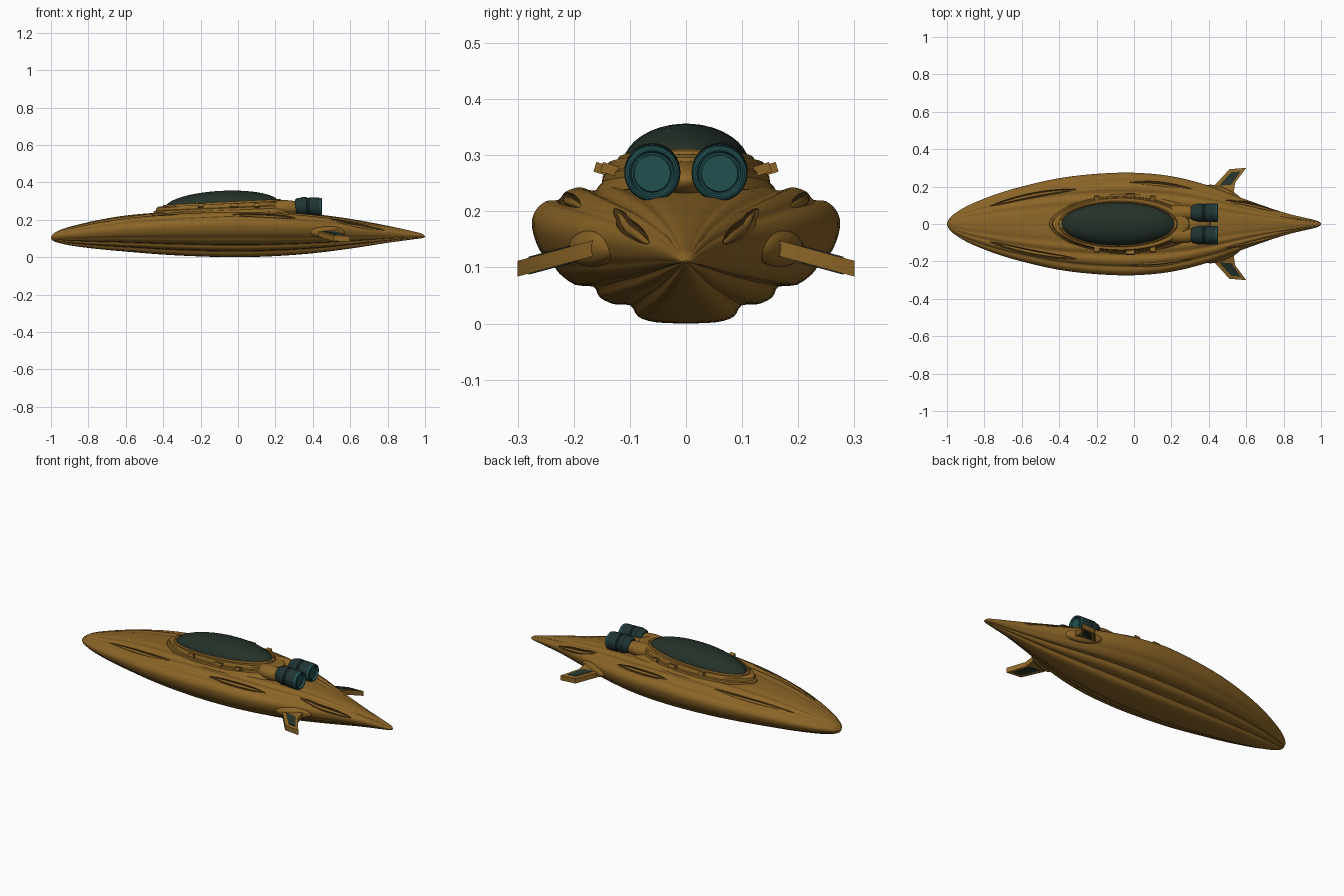
import bpy, bmesh, math
from mathutils import Vector
from mathutils.bvhtree import BVHTree

if "Cube" in bpy.data.objects:
    bpy.data.objects.remove(bpy.data.objects["Cube"])


def material(name, rgb):
    m = bpy.data.materials.new(name)
    m.use_nodes = True
    m.diffuse_color = (*rgb, 1)
    m.node_tree.nodes["Principled BSDF"].inputs["Base Color"].default_value = (*rgb, 1)
    return m


BRONZE = material("bronze", (0.26, 0.13, 0.02))
SHADOW = material("dark_bronze", (0.09, 0.045, 0.008))
GLASS = material("dark_green_glass", (0.018, 0.031, 0.022))
ENGINE = material("engine_grey_green", (0.014, 0.036, 0.034))
TEAL = material("teal", (0.016, 0.08, 0.08))


def smooth(ob, angle=35):
    bpy.ops.object.select_all(action="DESELECT")
    ob.select_set(True)
    bpy.context.view_layer.objects.active = ob
    bpy.ops.object.shade_smooth_by_angle(angle=math.radians(angle))


def finish(name, bm, mats):
    bmesh.ops.recalc_face_normals(bm, faces=bm.faces)
    me = bpy.data.meshes.new(name)
    bm.to_mesh(me)
    bm.free()
    ob = bpy.data.objects.new(name, me)
    bpy.context.collection.objects.link(ob)
    for m in mats:
        me.materials.append(m)
    smooth(ob)
    return ob


def loft(name, rings, mats, rule=None):
    """Skin closed rings of equal length and cap both ends."""
    bm = bmesh.new()
    vs = [[bm.verts.new(p) for p in r] for r in rings]
    n = len(vs[0])
    for k, (a, b) in enumerate(zip(vs, vs[1:])):
        for i in range(n):
            f = bm.faces.new((a[i], a[(i + 1) % n], b[(i + 1) % n], b[i]))
            f.material_index = rule(k) if rule else 0
    bm.faces.new(vs[0])
    bm.faces.new(vs[-1]).material_index = rule(len(vs)) if rule else 0
    return finish(name, bm, mats)


def ellipsoid(name, loc, radii, mat, rot=(0, 0, 0)):
    bpy.ops.mesh.primitive_uv_sphere_add(segments=40, ring_count=20, location=loc, rotation=rot)
    ob = bpy.context.object
    ob.name, ob.scale = name, radii
    ob.data.materials.append(mat)
    smooth(ob)
    return ob


def spline(pts, steps):
    """Catmull-Rom curve through tuples of any size."""
    out = []
    ext = [pts[0]] + pts + [pts[-1]]
    for a, b, c, d in zip(ext, ext[1:], ext[2:], ext[3:]):
        for k in range(steps):
            t = k / steps
            out.append(tuple(q + t * ((r - p) + t * (2 * p - 5 * q + 4 * r - s + t * (3 * q - p - 3 * r + s))) / 2
                             for p, q, r, s in zip(a, b, c, d)))
    return out + [pts[-1]]


# Hull: lobed cross-section swept along x (x, half width, top, bottom)
stations = spline([
    (-1, .004, .109, .101), (-.985, .033, .127, .086), (-.95, .062, .146, .074), (-.88, .102, .168, .06),
    (-.75, .155, .198, .044), (-.6, .2, .223, .03), (-.4, .245, .24, .014), (-.2, .268, .247, .004),
    (0, .274, .248, 0), (.2, .255, .244, .006), (.4, .205, .231, .021), (.6, .13, .205, .046),
    (.8, .062, .168, .077), (.95, .025, .135, .097), (.985, .015, .125, .102), (1, .003, .113, .109)], 5)
section = spline([
    (0, 0), (.2, .01), (.31, .05), (.36, .13), (.47, .14), (.56, .19), (.6, .265), (.72, .28), (.82, .36),
    (.86, .42), (.95, .53), (1, .7), (.98, .81), (.91, .88), (.83, .89), (.78, .95), (.69, .98),
    (.6, .955), (.5, 1), (.38, .98), (.25, 1), (0, 1)], 3)
outline = section + [(-y, z) for y, z in reversed(section[1:-1])]
rings = [[(x, y * w, lo + (hi - lo) * z * (1 - .2 * abs(x) * y * y)) for y, z in outline]
         for x, w, hi, lo in stations]
hull = loft("hull", rings, [BRONZE])
bm = bmesh.new()
bm.from_mesh(hull.data)
surface = BVHTree.FromBMesh(bm)
bm.free()


def slot_body(name, start, end, bow, width, height, sink, mat):
    """Slim leaf-shaped body that follows the upper hull surface."""
    hits = []
    count = 24
    for k in range(count + 1):
        t = k / count
        y = start[1] + (end[1] - start[1]) * t + bow * math.sin(math.pi * t)
        x = start[0] + (end[0] - start[0]) * t
        hits.append(surface.ray_cast(Vector((x, y, 1)), Vector((0, 0, -1))))
    normal = sum((h[1] for h in hits), Vector()).normalized()
    along = (hits[-1][0] - hits[0][0]).normalized()
    side = normal.cross(along)
    leaf = []
    for k, h in enumerate(hits):
        s = max(.06, math.sin(math.pi * k / count) ** .6)
        leaf.append([h[0] - normal * sink + side * (math.cos(a) * width * s) + normal * (math.sin(a) * height * s)
                     for a in (math.tau * i / 12 for i in range(12))])
    return loft(name, leaf, [mat])


# Recessed slots with an inner blade, three on each side
slots = {"front": ((-.77, .095), (-.31, .185), .014), "middle": ((-.03, .222), (.31, .188), .008),
         "rear": ((.49, .128), (.78, .066), .004)}
for side, s in (("left", 1), ("right", -1)):
    for place, (a, b, bow) in slots.items():
        a, b = (a[0], a[1] * s), (b[0], b[1] * s)
        cutter = slot_body("slot_cutter", a, b, bow * s, .015, .014, 0, SHADOW)
        cutter.hide_render = True
        mod = hull.modifiers.new("slot", "BOOLEAN")
        mod.operation, mod.solver, mod.object = "DIFFERENCE", "EXACT", cutter
        mod.material_mode = "TRANSFER"
        bpy.context.view_layer.objects.active = hull
        bpy.ops.object.modifier_apply(modifier=mod.name)
        bpy.data.objects.remove(cutter)
        slot_body(f"{place}_{side}_slot_blade", a, b, bow * s, .008, .009, .008, BRONZE)
smooth(hull, 40)


# Raised deck around the canopy
def deck_ring(scale, height):
    ring = []
    for i in range(72):
        a = math.tau * i / 72
        x = -.07 + .385 * scale * math.cos(a)
        y = .15 * scale * math.copysign(abs(math.sin(a)) ** 1.2, math.sin(a))
        ring.append((x, y, height + .045 * (x + .07)))
    return ring


loft("canopy_deck", [deck_ring(*r) for r in ((1.12, .225), (1.05, .242), (1, .25), (.99, .262), (.96, .266),
                                             (.95, .28), (.92, .286), (.86, .286))], [BRONZE])

# Canopy and its rim
TILT = (0, -.05, 0)
ellipsoid("canopy", (-.085, 0, .277), (.305, .115, .078), GLASS, TILT)
bpy.ops.mesh.primitive_torus_add(major_segments=72, minor_segments=10, major_radius=1, minor_radius=.035,
                                 location=(-.085, 0, .286), rotation=TILT)
rim = bpy.context.object
rim.name, rim.scale = "canopy_rim", (.308, .119, .28)
rim.data.materials.append(BRONZE)
smooth(rim)


def prism(name, pts, thick, mat, s):
    """Drooping plate from an outline in plan."""
    mid = [(x, y * s, .133 - (y - .17) * .27) for x, y in pts]
    return loft(name, [[(x, y, z + d) for x, y, z in mid] for d in (-thick / 2, thick / 2)], [mat])


fin = [(.42, .15), (.43, .205), (.51, .293), (.6, .3), (.54, .22), (.53, .14)]
panel = [(.455, .205), (.52, .277), (.57, .281), (.52, .21)]
nozzle = [(.305, .034), (.315, .043), (.335, .046), (.34, .05), (.365, .05), (.369, .047), (.376, .047),
          (.38, .05), (.435, .05), (.447, .048), (.45, .044), (.45, .041), (.438, .037), (.438, .034), (.441, .032)]

for side, s in (("left", 1), ("right", -1)):
    # Engines with tapered fairings
    axis_y = .06 * s
    loft(f"{side}_engine",
         [[(x, axis_y + r * math.cos(a), .27 + r * math.sin(a) - .04 * (x - .38))
           for a in (math.tau * i / 36 for i in range(36))] for x, r in nozzle],
         [ENGINE, TEAL], lambda k: int(k >= 8))
    ellipsoid(f"{side}_engine_fairing", (.25, axis_y, .265), (.11, .043, .04), BRONZE)

    # Tail fins with sockets and dark inlaid panels
    ellipsoid(f"{side}_fin_socket", (.48, .166 * s, .134), (.1, .026, .033), BRONZE, (0, 0, -.38 * s))
    prism(f"{side}_fin", fin, .028, BRONZE, s)
    prism(f"{side}_fin_panel", panel, .032, GLASS, s)

    # Latches along the deck edge
    for i, (x, y, length) in enumerate(((-.2, .136, .03), (-.02, .148, .045), (.1, .136, .03))):
        bpy.ops.mesh.primitive_cube_add(size=1, location=(x, y * s, .275), rotation=(.3 * s, 0, 0))
        latch = bpy.context.object
        latch.name, latch.scale = f"{side}_latch_{i + 1}", (length, .03, .018)
        latch.data.materials.append(BRONZE)

# Saddle between the engines
ellipsoid("engine_saddle", (.29, 0, .255), (.12, .05, .035), BRONZE)
